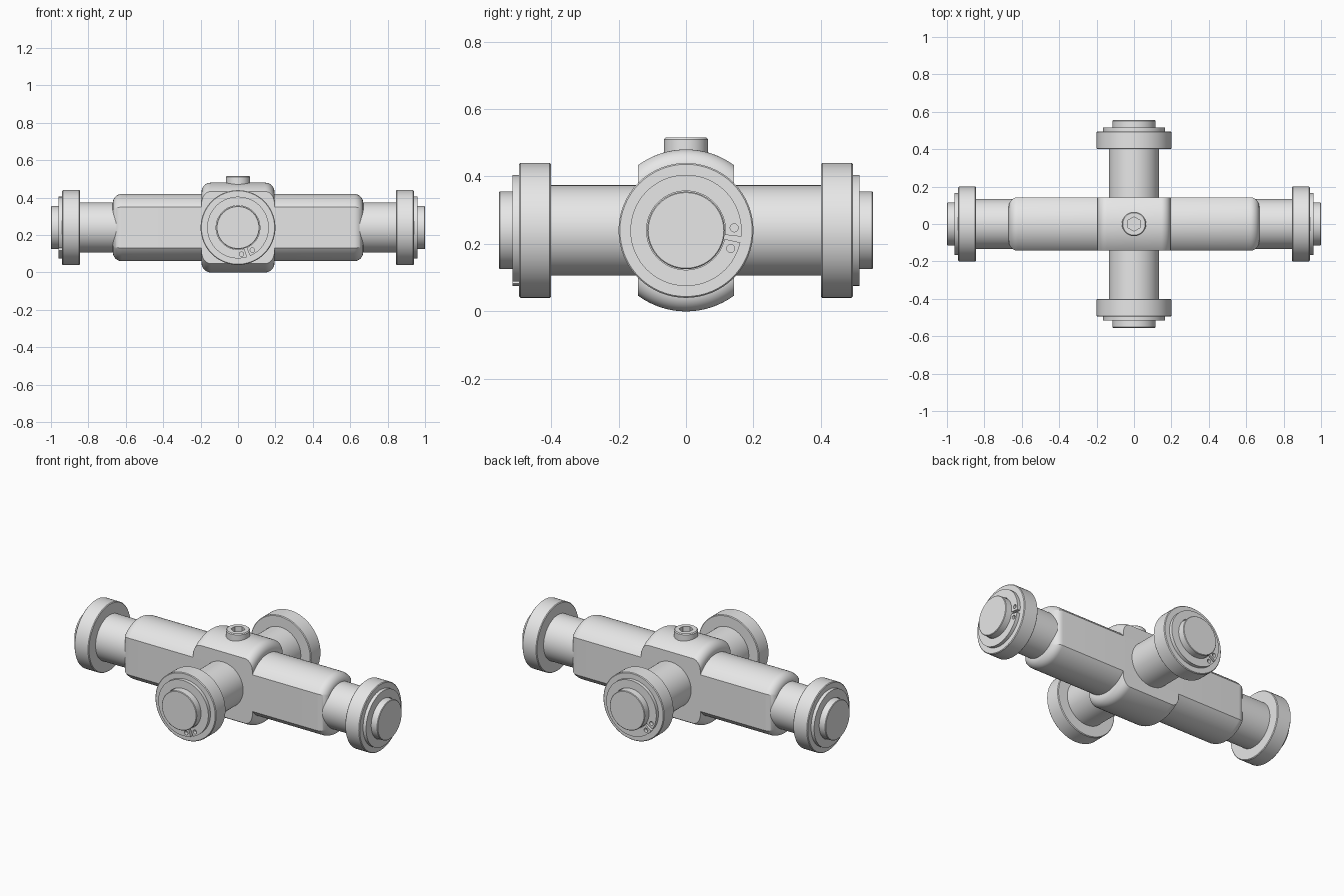
import bpy
import bmesh
from math import sin, cos, acos, pi, radians
from mathutils import Matrix, Vector

if "Cube" in bpy.data.objects:
    bpy.data.objects.remove(bpy.data.objects["Cube"])

AXIS_Z = 0.24      # height of both axle lines
FLAT = 0.143       # half width across the milled flats
SEG = 64

grey = bpy.data.materials.new("machined_grey")
grey.use_nodes = True
grey.diffuse_color = (0.8, 0.8, 0.8, 1)
grey.node_tree.nodes["Principled BSDF"].inputs["Base Color"].default_value = (0.8, 0.8, 0.8, 1)


def facing(d):
    """Local z points outward along d, local y points up."""
    d, up = Vector(d), Vector((0, 0, 1))
    m = Matrix((up.cross(d), up, d)).transposed().to_4x4()
    return Matrix.Translation((0, 0, AXIS_Z)) @ m


def finish(obj, matrix):
    obj.matrix_world = matrix
    bpy.ops.object.select_all(action='DESELECT')
    obj.select_set(True)
    bpy.context.view_layer.objects.active = obj
    if obj.type == 'CURVE':
        bpy.ops.object.convert(target='MESH')
        obj = bpy.context.object
    obj.data.materials.clear()
    obj.data.materials.append(grey)
    bpy.ops.object.shade_smooth_by_angle(angle=radians(30))


def loft(name, rings, matrix):
    """Skin a stack of (outline, height) rings and cap both ends."""
    bm = bmesh.new()
    loops = [[bm.verts.new((x, y, t)) for x, y in pts] for pts, t in rings]
    n = len(loops[0])
    for a, b in zip(loops, loops[1:]):
        for i in range(n):
            j = (i + 1) % n
            bm.faces.new((a[i], a[j], b[j], b[i]))
    bm.faces.new(loops[0][::-1])
    bm.faces.new(loops[-1])
    bmesh.ops.recalc_face_normals(bm, faces=bm.faces)
    mesh = bpy.data.meshes.new(name)
    bm.to_mesh(mesh)
    bm.free()
    obj = bpy.data.objects.new(name, mesh)
    bpy.context.collection.objects.link(obj)
    finish(obj, matrix)


def arc(r, start, end, n):
    return [(r * cos(start + (end - start) * i / n),
             r * sin(start + (end - start) * i / n)) for i in range(n + 1)]


def circle(r, centre=(0, 0), n=SEG):
    return [(centre[0] + x, centre[1] + y) for x, y in arc(r, 0, 2 * pi, n)[:-1]]


def hexagon(apothem):
    """Hexagon sampled with the same point count as a circle ring."""
    pts = []
    for i in range(72):
        a = i * 5
        r = apothem / cos(radians((a + 30) % 60 - 30))
        pts.append((r * cos(radians(a)), r * sin(radians(a))))
    return pts


def flatted(r, half):
    """Circle with two opposite sides cut flat."""
    p = acos(half / r)
    return arc(r, p, pi - p, 28) + arc(r, pi + p, 2 * pi - p, 28)


def turned(name, profile, matrix):
    loft(name, [(circle(r), t) for r, t in profile], matrix)


def filleted_bar(name, radius, length, fillet, round_flats):
    """Flatted bar along x with rounded end edges."""
    half = []
    for i in range(11):
        a = pi / 2 * i / 10
        cut = fillet * (1 - sin(a))
        outline = flatted(radius - cut, FLAT - (cut if round_flats else 0))
        half.append((outline, length - fillet + fillet * cos(a)))
    rings = [(o, -t) for o, t in half] + half[::-1]
    loft(name, rings, facing((1, 0, 0)))


def snap_ring(name, gap_angle, height, matrix):
    """Open retaining ring with two plier holes beside its gap."""
    gap = radians(3)
    centre = radians(gap_angle)
    start, end = centre + gap, centre + 2 * pi - gap
    outlines = [arc(0.165, start, end, SEG) + arc(0.117, end, start, SEG)]
    for side in (-1, 1):
        a = centre + side * radians(12.5)
        outlines.append(circle(0.012, (0.143 * cos(a), 0.143 * sin(a)), 16))
    curve = bpy.data.curves.new(name, 'CURVE')
    curve.dimensions = '2D'
    curve.fill_mode = 'BOTH'
    curve.extrude = 0.01
    for pts in outlines:
        s = curve.splines.new('POLY')
        s.points.add(len(pts) - 1)
        for p, (x, y) in zip(s.points, pts):
            p.co = (x, y, 0, 1)
        s.use_cyclic_u = True
    obj = bpy.data.objects.new(name, curve)
    bpy.context.collection.objects.link(obj)
    finish(obj, matrix @ Matrix.Translation((0, 0, height)))


# Central body: long flatted bar and the larger hub around its middle
filleted_bar("cross_bar", 0.18, 0.67, 0.05, True)
filleted_bar("centre_hub", 0.24, 0.195, 0.05, False)

# Four axle ends: stub axle, roller and retaining ring
ends = [("left", (1, 0, 0), 1.0, -9.5), ("right", (-1, 0, 0), 1.0, -45),
        ("front", (0, -1, 0), 0.555, -70), ("back", (0, 1, 0), 0.555, -35)]
for side, direction, tip, gap_angle in ends:
    m = facing(direction)
    turned(side + "_axle", [(0.134, 0), (0.134, tip - 0.1), (0.115, tip - 0.1),
                            (0.115, tip - 0.003), (0.112, tip)], m)
    inner, outer, c = tip - 0.155, tip - 0.06, 0.004
    turned(side + "_roller", [(0.2 - c, inner), (0.2, inner + c),
                              (0.2, outer - c), (0.2 - c, outer)], m)
    snap_ring(side + "_retaining_ring", gap_angle, tip - 0.05, m)

# Socket screw on top of the hub
screw = [(circle(0.065, n=72), 0.44), (circle(0.065, n=72), 0.51),
         (circle(0.06, n=72), 0.515), (hexagon(0.033), 0.515), (hexagon(0.033), 0.485)]
loft("top_socket_screw", screw, Matrix.Identity(4))
